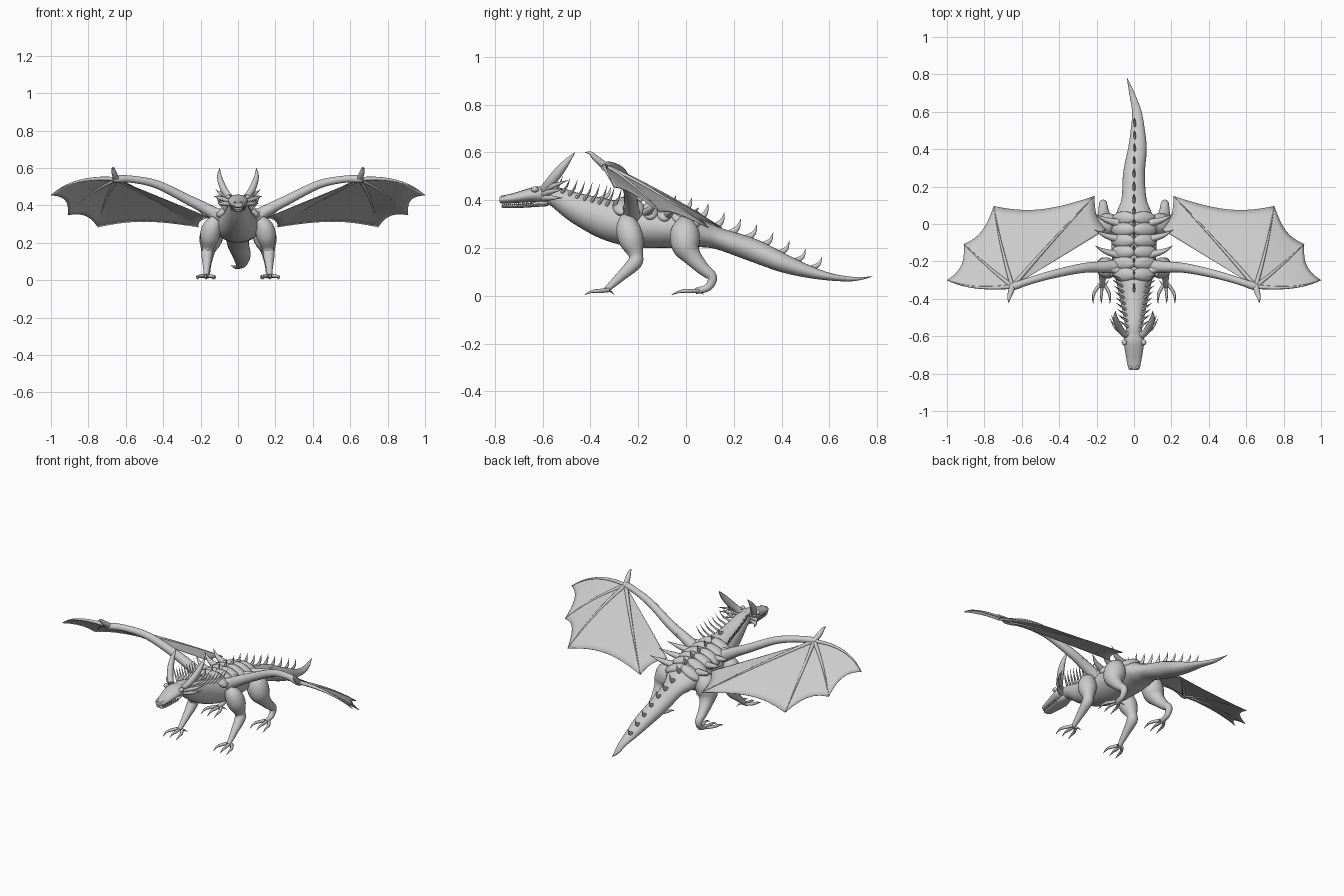
import bpy, bmesh
from math import cos, sin, tau
from mathutils import Vector, Matrix

cube = bpy.data.objects.get("Cube")
if cube:
    bpy.data.objects.remove(cube, do_unlink=True)

GREY = (0.6, 0.6, 0.6, 1)
mat = bpy.data.materials.new("stone_grey")
mat.use_nodes = True
mat.diffuse_color = GREY
mat.node_tree.nodes["Principled BSDF"].inputs["Base Color"].default_value = GREY

X, Y, Z = Vector((1, 0, 0)), Vector((0, 1, 0)), Vector((0, 0, 1))


def spline(rows, steps):
    """Smooth curve through rows of equal length."""
    rows = [Vector(r) for r in rows]
    out = []
    for i in range(len(rows) - 1):
        a, b = rows[max(i - 1, 0)], rows[i]
        c, d = rows[i + 1], rows[min(i + 2, len(rows) - 1)]
        for k in range(steps):
            t = k / steps
            out.append(b + (c - a) * (t / 2) + (a * 2 - b * 5 + c * 4 - d) * (t * t / 2)
                       + (b * 3 - a - c * 3 + d) * (t ** 3 / 2))
    return out + [rows[-1]]


def sweep(bm, rows, ref=X, sides=16, steps=4):
    """Tapered tube; rows are x, y, z, radius along ref, optional cross radius."""
    rows = spline([r if len(r) == 5 else (*r, r[3]) for r in rows], steps)
    rings = []
    for i, row in enumerate(rows):
        p = Vector(row[:3])
        t = Vector(rows[min(i + 1, len(rows) - 1)][:3]) - Vector(rows[max(i - 1, 0)][:3])
        t.normalize()
        u = (ref - t * t.dot(ref)).normalized()
        v = t.cross(u)
        r1, r2 = max(row[3], .0008), max(row[4], .0008)
        rings.append([bm.verts.new(p + u * r1 * cos(a * tau / sides) + v * r2 * sin(a * tau / sides))
                      for a in range(sides)])
    for a, b in zip(rings, rings[1:]):
        for k in range(sides):
            n = (k + 1) % sides
            bm.faces.new((a[k], a[n], b[n], b[k]))
    bm.faces.new(rings[0][::-1])
    bm.faces.new(rings[-1])


def spike(bm, base, tip, r, bend=(0, 0, 0), flat=1, ref=X, sides=8):
    base, tip = Vector(base), Vector(tip)
    mid = base.lerp(tip, .5) + Vector(bend)
    sweep(bm, [(*base, r * flat, r), (*mid, r * .6 * flat, r * .6), (*tip, 0, 0)], ref, sides, 3)


def ball(bm, centre, size, tilt=0):
    m = Matrix.Translation(centre) @ Matrix.Rotation(tilt, 4, 'Y') @ Matrix.Diagonal((*size, 1))
    bmesh.ops.create_uvsphere(bm, u_segments=16, v_segments=10, radius=1, matrix=m)


def finish(bm, name, mirror=False, thick=0):
    bmesh.ops.recalc_face_normals(bm, faces=bm.faces)
    me = bpy.data.meshes.new(name)
    bm.to_mesh(me)
    bm.free()
    me.materials.append(mat)
    ob = bpy.data.objects.new(name, me)
    bpy.context.collection.objects.link(ob)
    bpy.ops.object.select_all(action='DESELECT')
    ob.select_set(True)
    bpy.context.view_layer.objects.active = ob
    bpy.ops.object.shade_smooth_by_angle(angle=.9)
    if thick:
        ob.modifiers.new("thickness", 'SOLIDIFY').thickness = thick
    if mirror:
        ob.modifiers.new("mirror", 'MIRROR').use_mirror_merge = False


# Neck, trunk and tail
BODY = [(0, -.60, .42, .035, .035), (0, -.55, .415, .045, .042), (0, -.45, .365, .065, .065),
        (0, -.33, .32, .09, .085), (0, -.22, .295, .115, .09), (0, -.1, .285, .12, .085),
        (0, 0, .278, .115, .075), (0, .07, .258, .09, .056), (0, .14, .238, .066, .045),
        (0, .27, .195, .058, .048), (.018, .4, .14, .05, .04), (.02, .5, .105, .038, .028),
        (.015, .6, .08, .025, .016), (-.012, .7, .07, .014, .009), (-.037, .78, .08, .001, .001)]
bm = bmesh.new()
sweep(bm, BODY, sides=24, steps=5)
finish(bm, "body")


def body_at(y):
    for a, b in zip(BODY, BODY[1:]):
        if a[1] <= y <= b[1]:
            return Vector(a).lerp(Vector(b), (y - a[1]) / (b[1] - a[1]))


# Spines along the back and tail
bm = bmesh.new()
for i in range(14):
    y = -.36 + i * .068
    b = body_at(y)
    k = 1 - .04 * abs(i - 6)
    top = b[2] + b[4] - .01
    spike(bm, (b[0] * .3, y, top), (0, y + .045, top + .068 * k), .018 * k, (0, .01, -.006), .6)
finish(bm, "back_spines")

# Thin spikes down both sides of the neck
bm = bmesh.new()
for i in range(9):
    y = -.55 + i * .031
    b = body_at(y)
    x, z = b[3] * .7, b[2] + b[4] * .68
    spike(bm, (x, y, z), (x + .05, y + .034, z + .058 + i * .003), .007, (.006, .004, -.004))
finish(bm, "neck_spikes", True)

# Rounded back plates with side spikes
bm = bmesh.new()
for i in range(6):
    y = -.27 + i * .06
    b = body_at(y)
    ball(bm, (b[3] * .5, y, b[2] + b[4] * .76), (.07, .038, .028), .45)
finish(bm, "back_plates", True)
bm = bmesh.new()
for i in range(4):
    y = -.25 + i * .085
    b = body_at(y)
    z = b[2] + b[4] * .65
    spike(bm, (.085, y, z), (.21, y + .05, z + .045), .022, (.008, -.006, -.006), ref=Z)
finish(bm, "side_spikes", True)

# Head
bm = bmesh.new()
sweep(bm, [(0, -.57, .418, .036, .038), (0, -.62, .424, .054, .034), (0, -.66, .42, .051, .028),
           (0, -.72, .409, .041, .021), (0, -.765, .403, .032, .017), (0, -.78, .402, .024, .012)])
finish(bm, "head")
bm = bmesh.new()
sweep(bm, [(0, -.58, .395, .03, .02), (0, -.64, .381, .04, .01), (0, -.71, .375, .032, .008),
           (0, -.76, .374, .026, .007), (0, -.772, .375, .014, .004)])
finish(bm, "lower_jaw")
bm = bmesh.new()
for i in range(8):
    y = -.768 + i * .017
    x = .022 + i * .0022
    spike(bm, (x, y, .393), (x, y - .002, .375), .005, sides=6)
    spike(bm, (x - .002, y + .008, .375), (x - .002, y + .006, .392), .004, sides=6)
finish(bm, "teeth", True)
bm = bmesh.new()
ball(bm, (.052, -.633, .445), (.014, .016, .012))
finish(bm, "eyes", True)
bm = bmesh.new()
ball(bm, (.016, -.765, .415), (.008, .011, .006))
finish(bm, "nostrils", True)
bm = bmesh.new()
sweep(bm, [(.045, -.595, .445, .016, .018), (.07, -.568, .475, .018, .021),
           (.09, -.532, .52, .017, .02), (.1, -.498, .562, .011, .013), (.098, -.465, .6, .001, .001)],
      sides=12)
finish(bm, "horns", True)
bm = bmesh.new()
for tip, z in (((.12, -.49, .485), .44), ((.13, -.505, .45), .425), ((.11, -.515, .41), .41)):
    spike(bm, (.035, -.595, z), tip, .016, (.012, -.008, 0), ref=Z)
finish(bm, "cheek_spikes", True)


# Legs and clawed feet
def leg(name, rows, reach):
    bm = bmesh.new()
    sweep(bm, rows, sides=18)
    x, y, z = rows[-1][:3]
    for d in (-.036, .004, .042):
        sweep(bm, [(x + d * .3, y + .012, z, .009), (x + d * .95, y - reach * .3, .02, .009),
                   (x + d * 1.15, y - reach * .65, .018, .006), (x + d * 1.15, y - reach, .004, .001)],
              sides=8, steps=3)
    spike(bm, (x - .01, y, z), (x - .035, y + .035, .004), .008, (0, 0, .006))
    finish(bm, name, True)


leg("front_legs", [(.11, -.25, .325, .03), (.138, -.243, .285, .05), (.152, -.228, .23, .052),
                   (.16, -.21, .172, .031), (.165, -.215, .138, .031), (.167, -.268, .086, .022),
                   (.17, -.335, .024, .012)], .09)
leg("hind_legs", [(.1, -.005, .315, .03), (.13, -.005, .27, .06), (.148, 0, .21, .06),
                  (.158, .025, .165, .04), (.163, .07, .115, .028), (.165, .11, .077, .021),
                  (.165, .092, .035, .016), (.165, .04, .02, .013)], .1)

# Wing arms with a hooked thumb claw
bm = bmesh.new()
sweep(bm, [(.07, -.225, .32, .04), (.16, -.23, .376, .031), (.27, -.235, .432, .026),
           (.43, -.268, .511, .022), (.56, -.305, .539, .019), (.64, -.333, .541, .02),
           (.67, -.345, .536, .012)], ref=Y)
sweep(bm, [(.65, -.335, .54, .017), (.662, -.375, .573, .014), (.668, -.4, .597, .008),
           (.67, -.422, .6, .001)], sides=10)
finish(bm, "wing_arms", True)

# Wing fingers fan out from the wrist; the last ray meets the flank
WRIST = Vector((.65, -.335, .54))
RAYS = [((1, -.30, .455), (.03, -.025, .04)), ((.91, -.107, .35), (.01, 0, .02)),
        ((.75, .096, .285), (.01, 0, .02)), ((.21, .15, .285), (0, .01, .01)),
        ((.15, -.03, .335), (0, 0, 0))]


def ray(i, t):
    tip, bow = RAYS[i]
    return WRIST.lerp(Vector(tip), t) + Vector(bow) * 4 * t * (1 - t) * .8


bm = bmesh.new()
for i in range(4):
    sweep(bm, [(*ray(i, k / 5), .012 - .0021 * k) for k in range(6)], ref=Z, sides=8, steps=2)
finish(bm, "wing_fingers", True)

# Scalloped membrane between neighbouring fingers
bm = bmesh.new()
N = 12
for i, sag in enumerate((.12, .1, .1, .04)):
    grid = []
    for a in range(N + 1):
        u = a / N
        reach = 1 - sag * 4 * u * (1 - u)
        grid.append([bm.verts.new(ray(i, reach * b / N).lerp(ray(i + 1, reach * b / N), u))
                     for b in range(N + 1)])
    for a in range(N):
        for b in range(N):
            bm.faces.new((grid[a][b], grid[a + 1][b], grid[a + 1][b + 1], grid[a][b + 1]))
bmesh.ops.remove_doubles(bm, verts=bm.verts, dist=.0005)
bmesh.ops.dissolve_degenerate(bm, edges=bm.edges, dist=.0001)
finish(bm, "wing_membranes", True, .003)
